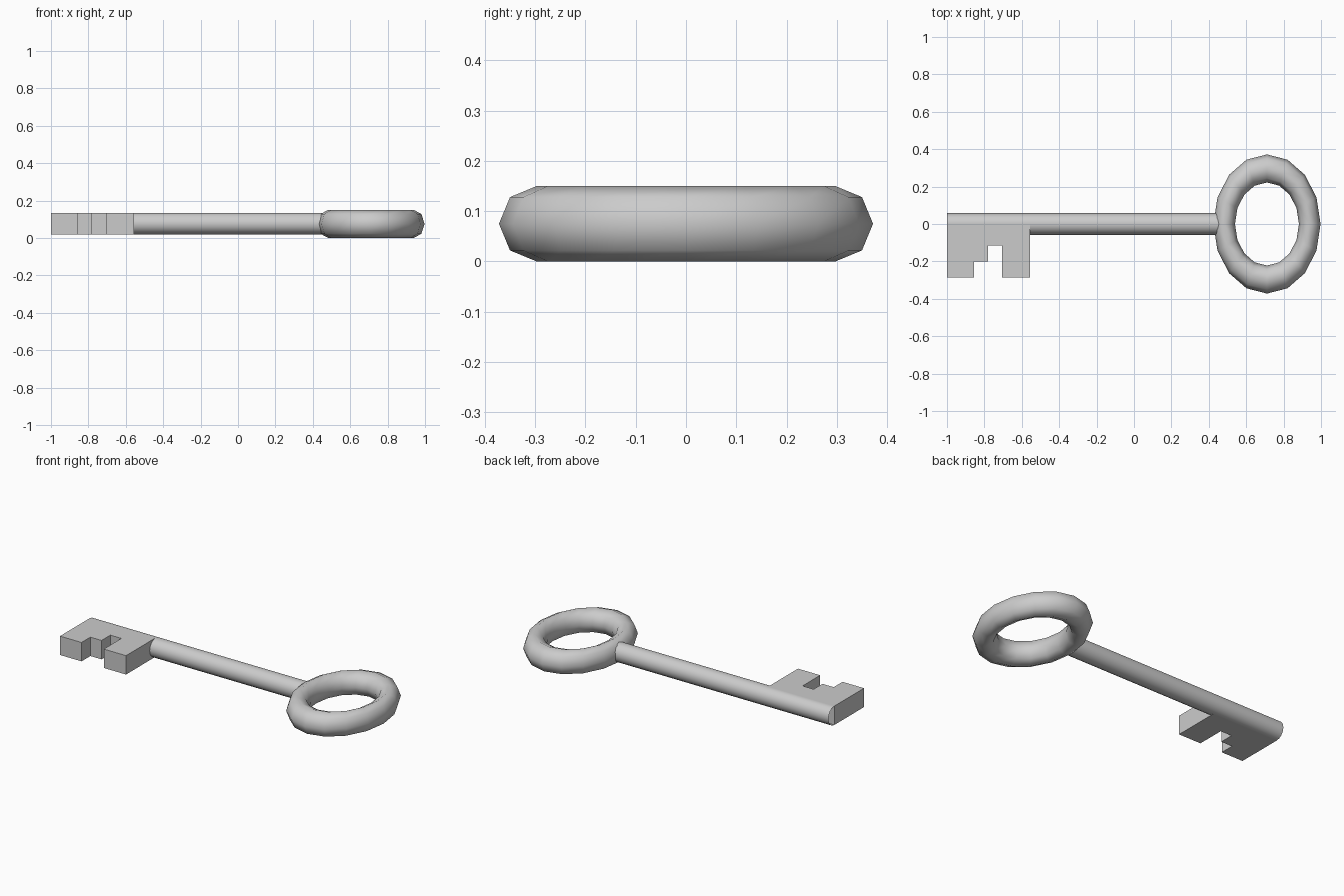
import bpy
import bmesh
import math

cube = bpy.data.objects.get("Cube")
if cube:
    bpy.data.objects.remove(cube, do_unlink=True)

MID_Z = 0.075

# Plain grey metal
metal = bpy.data.materials.new("grey_metal")
metal.use_nodes = True
colour = (0.6, 0.6, 0.6, 1)
metal.diffuse_color = colour
metal.node_tree.nodes["Principled BSDF"].inputs["Base Color"].default_value = colour


def finish(name, smooth):
    obj = bpy.context.object
    obj.name = obj.data.name = name
    obj.data.materials.append(metal)
    bpy.ops.object.transform_apply(location=False, rotation=True, scale=True)
    if smooth:
        bpy.ops.object.shade_smooth()
    return obj


# Oval ring handle, a torus squeezed along the shaft
bpy.ops.mesh.primitive_torus_add(
    major_segments=16, minor_segments=8, major_radius=0.297, minor_radius=0.075,
    location=(0.711, 0, MID_Z))
bpy.context.object.scale.x = 0.77
finish("ring_handle", True)

# Round hollow shaft from the tip to the ring
start, end = -1.0, 0.46
bpy.ops.mesh.primitive_cylinder_add(
    vertices=16, radius=0.0575, depth=end - start, end_fill_type='NOTHING',
    location=((start + end) / 2, 0, MID_Z + 0.002), rotation=(0, math.pi / 2, 0))
finish("shaft", True)

# Notched bit, an outline extruded to the thickness of the shaft
outline = [(-1, 0), (-1, -0.285), (-0.855, -0.285), (-0.855, -0.2),
           (-0.78, -0.2), (-0.78, -0.115), (-0.705, -0.115),
           (-0.705, -0.285), (-0.555, -0.285), (-0.555, 0)]
bm = bmesh.new()
face = bm.faces.new([bm.verts.new((x, y, 0.0195)) for x, y in outline])
extruded = bmesh.ops.extrude_face_region(bm, geom=[face])
bmesh.ops.translate(
    bm, vec=(0, 0, 0.115),
    verts=[v for v in extruded["geom"] if isinstance(v, bmesh.types.BMVert)])
bmesh.ops.recalc_face_normals(bm, faces=bm.faces)
mesh = bpy.data.meshes.new("key_bit")
bm.to_mesh(mesh)
bm.free()
mesh.materials.append(metal)
bpy.context.collection.objects.link(bpy.data.objects.new("key_bit", mesh))
